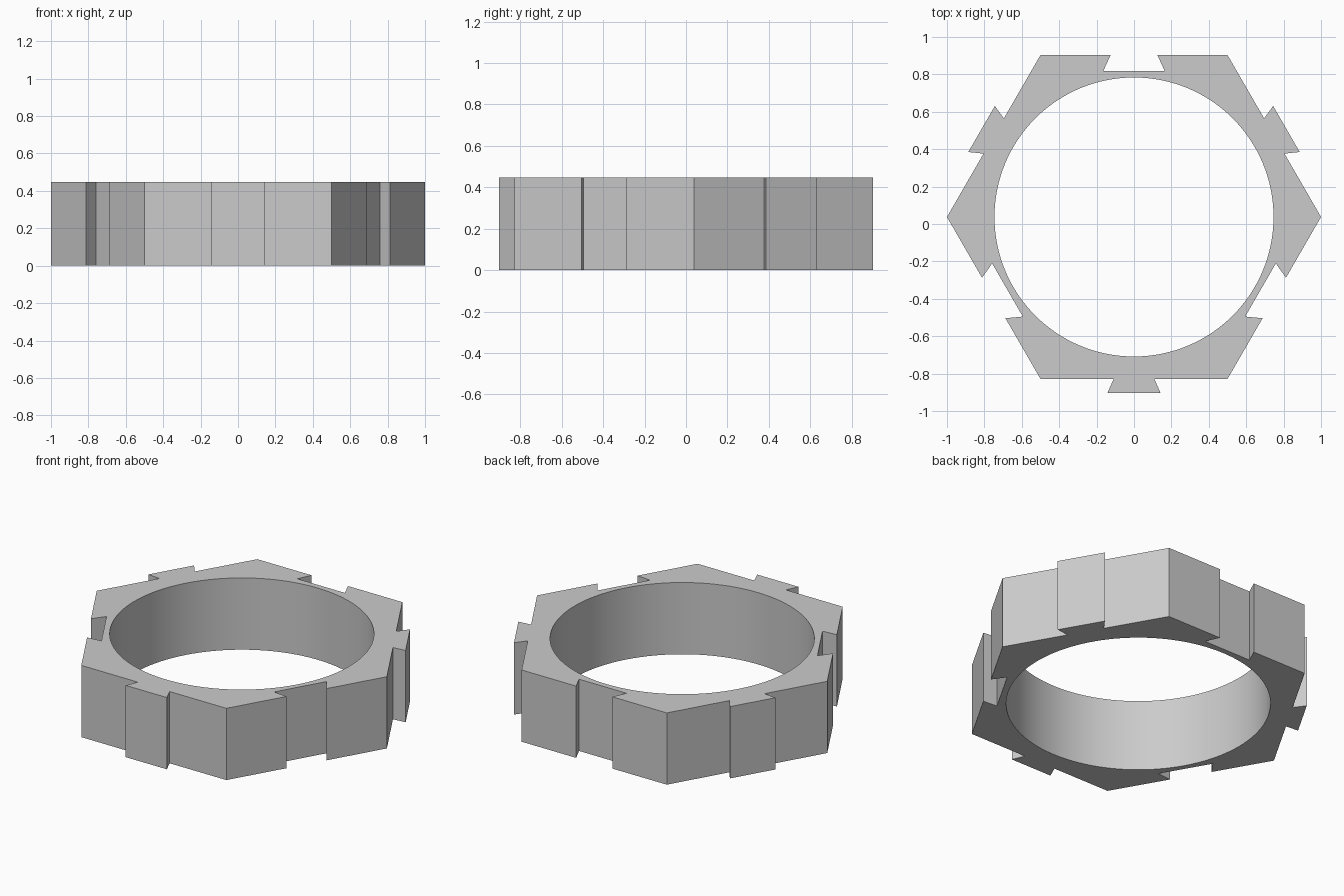
import bpy, bmesh, math
from mathutils import Vector, Matrix

cube = bpy.data.objects.get("Cube")
if cube:
    bpy.data.objects.remove(cube, do_unlink=True)

HEIGHT = 0.447
APOTHEM = math.sqrt(3) / 2
BORE = 0.746
SEGMENTS = 128
TAIL_DEPTH, SLOT_DEPTH = 0.075, 0.085
CENTRE = Vector((0, TAIL_DEPTH / 2, 0))

# One hexagon side, facing +y, walked counter-clockwise: (x, offset outward)
tail = [(0.5, 0), (0.109, 0), (0.142, TAIL_DEPTH), (-0.142, TAIL_DEPTH), (-0.109, 0)]
slot = [(0.5, 0), (0.125, 0), (0.164, -SLOT_DEPTH), (-0.164, -SLOT_DEPTH), (-0.125, 0)]

# Slots and dovetails alternate around the six sides
outline = []
for side in range(6):
    turn = Matrix.Rotation(side * math.pi / 3, 3, 'Z')
    for x, out in (tail if side % 2 else slot):
        outline.append(turn @ Vector((x, APOTHEM + out, 0)) + CENTRE)

# Round bore
bore = [CENTRE + BORE * Vector((math.cos(a), math.sin(a), 0))
        for a in (2 * math.pi * i / SEGMENTS for i in range(SEGMENTS))]

bm = bmesh.new()


def add_loop(points):
    verts = [bm.verts.new(p) for p in points]
    return [bm.edges.new((v, verts[(i + 1) % len(verts)])) for i, v in enumerate(verts)]


# Fill between outline and bore, then raise to a solid ring
edges = add_loop(outline) + add_loop(bore)
bmesh.ops.triangle_fill(bm, edges=edges, use_beauty=True, normal=(0, 0, 1))
raised = bmesh.ops.extrude_face_region(bm, geom=bm.faces[:], use_keep_orig=True)
bmesh.ops.translate(bm, vec=(0, 0, HEIGHT),
                    verts=[g for g in raised["geom"] if isinstance(g, bmesh.types.BMVert)])
bmesh.ops.recalc_face_normals(bm, faces=bm.faces[:])

mesh = bpy.data.meshes.new("hexagonal_ring")
bm.to_mesh(mesh)
bm.free()
ring = bpy.data.objects.new("hexagonal_ring", mesh)
bpy.context.collection.objects.link(ring)

# Plain grey finish
grey = bpy.data.materials.new("light_grey")
grey.use_nodes = True
colour = (0.6, 0.6, 0.6, 1)
grey.diffuse_color = colour
grey.node_tree.nodes["Principled BSDF"].inputs["Base Color"].default_value = colour
mesh.materials.append(grey)

# Smooth bore, sharp corners
bpy.ops.object.select_all(action='DESELECT')
ring.select_set(True)
bpy.context.view_layer.objects.active = ring
bpy.ops.object.shade_smooth_by_angle(angle=math.radians(25))
